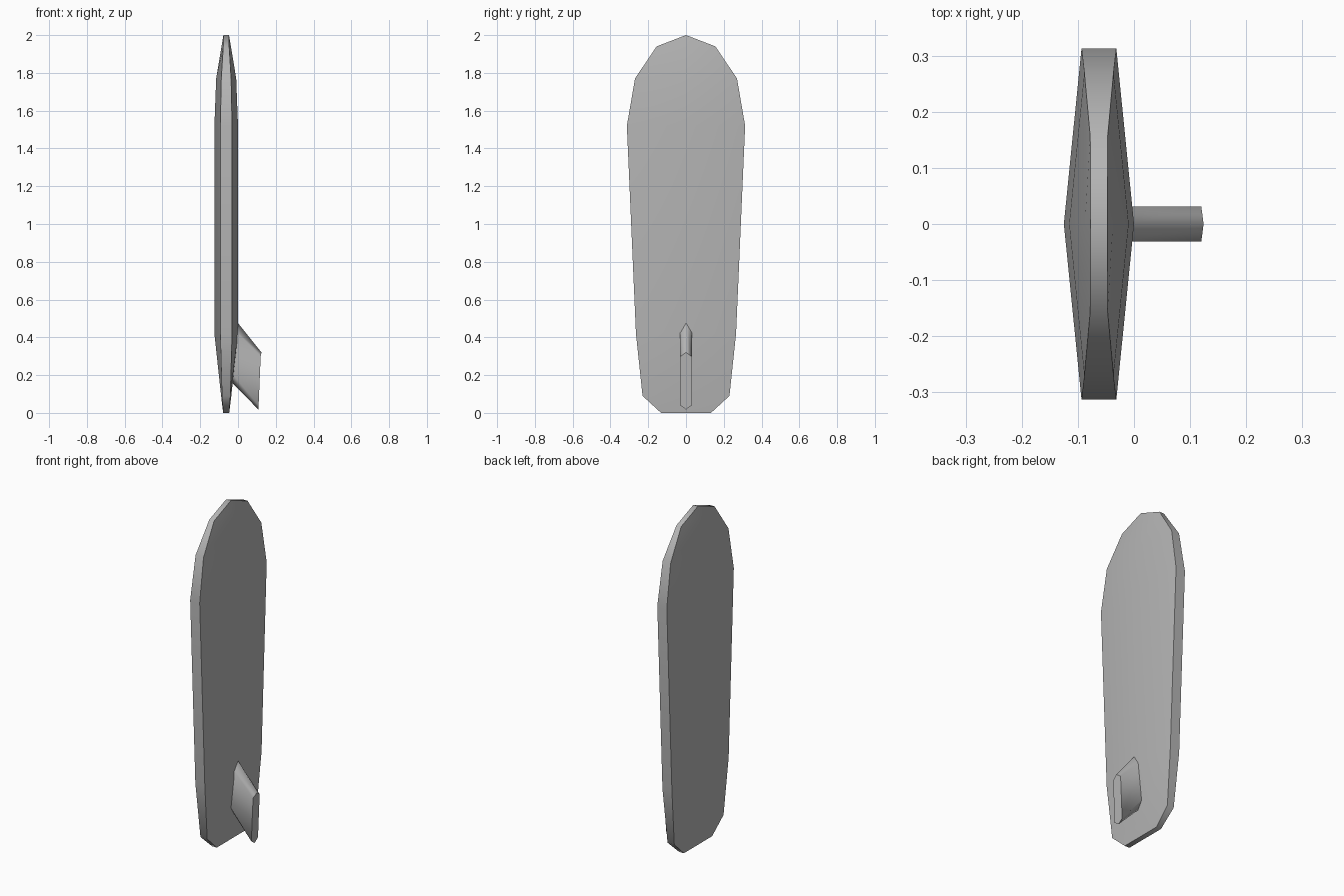
import bpy, bmesh

if "Cube" in bpy.data.objects:
    bpy.data.objects.remove(bpy.data.objects["Cube"])

grey = bpy.data.materials.new("dark_grey")
grey.diffuse_color = (0.46, 0.46, 0.46, 1)
grey.use_nodes = True
grey.node_tree.nodes["Principled BSDF"].inputs["Base Color"].default_value = grey.diffuse_color


def loft(name, rings):
    # Skin a series of equal-length rings and cap both ends
    bm = bmesh.new()
    loops = [[bm.verts.new(p) for p in ring] for ring in rings]
    n = len(loops[0])
    for a, b in zip(loops, loops[1:]):
        for i in range(n):
            j = (i + 1) % n
            bm.faces.new((a[i], a[j], b[j], b[i]))
    bm.faces.new(loops[0])
    bm.faces.new(loops[-1])
    bmesh.ops.remove_doubles(bm, verts=bm.verts, dist=0.0001)
    bmesh.ops.dissolve_degenerate(bm, edges=bm.edges, dist=0.0001)
    bmesh.ops.recalc_face_normals(bm, faces=bm.faces)
    bm.normal_update()
    # Smooth shading, kept sharp where broad x-facing faces meet the sides
    for f in bm.faces:
        f.smooth = True
    for e in bm.edges:
        e.smooth = len({abs(f.normal.x) > 0.7 for f in e.link_faces}) == 1
    mesh = bpy.data.meshes.new(name)
    bm.to_mesh(mesh)
    bm.free()
    mesh.materials.append(grey)
    obj = bpy.data.objects.new(name, mesh)
    bpy.context.collection.objects.link(obj)
    return obj


# Board: height, half width, half thickness at the rail and along the middle
MID = -0.0625
rows = [
    (0.00, 0.132, 0.016, 0.016),
    (0.09, 0.230, 0.022, 0.027),
    (0.42, 0.265, 0.031, 0.0625),
    (1.52, 0.313, 0.031, 0.0625),
    (1.77, 0.270, 0.026, 0.053),
    (1.94, 0.156, 0.0155, 0.025),
    (2.00, 0.000, 0.015, 0.015),
]
loft("board", [
    [(MID + m, 0, z), (MID + r, w, z), (MID - r, w, z),
     (MID - m, 0, z), (MID - r, -w, z), (MID + r, -w, z)]
    for z, w, r, m in rows])

# Fin: pointed strip swept down and outward, its root sunk into the board
T = 0.031


def fin_ring(top, shoulder, low_shoulder, bottom):
    pts = [(*top, 0), (*shoulder, T), (*low_shoulder, T),
           (*bottom, 0), (*low_shoulder, -T), (*shoulder, -T)]
    return [(x, y, z) for x, z, y in pts]


loft("fin", [
    fin_ring((-0.008, 0.485), (-0.016, 0.437), (-0.027, 0.204), (-0.03, 0.158)),
    fin_ring((0.124, 0.32), (0.120, 0.298), (0.109, 0.04), (0.108, 0.018))])
